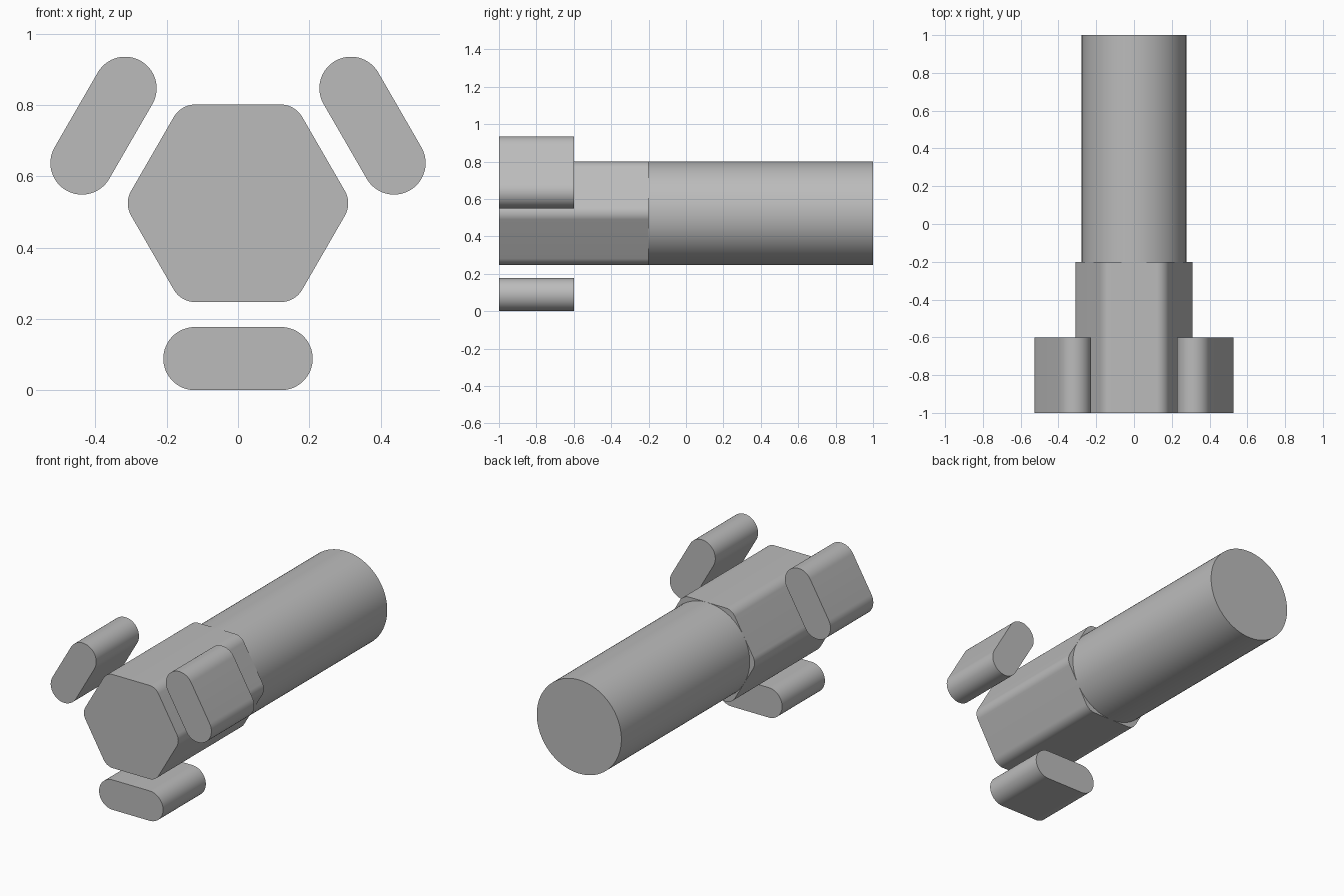
import bpy
import bmesh
from math import cos, sin, pi, radians
from mathutils import Matrix, Vector

cube = bpy.data.objects.get("Cube")
if cube:
    bpy.data.objects.remove(cube, do_unlink=True)

grey = bpy.data.materials.new("plain grey")
grey.use_nodes = True
colour = (0.5, 0.5, 0.5, 1)
grey.diffuse_color = colour
grey.node_tree.nodes["Principled BSDF"].inputs["Base Color"].default_value = colour

AXIS_Z = 0.524     # height of the central axis
APOTHEM = 0.277    # shaft radius and hexagon flat distance


def rounded_prism(name, corners, reach, radius, y0, y1, centre=(0, 0), turn=0, steps=16):
    """Regular polygon of arc centres, rounded by radius, extruded along y."""
    bm = bmesh.new()
    ring = []
    for k in range(corners):
        out = 2 * pi * k / corners
        for i in range(steps + 1):
            a = out + (i / steps - 0.5) * 2 * pi / corners
            x = reach * cos(out) + radius * cos(a)
            z = reach * sin(out) + radius * sin(a)
            ring.append(bm.verts.new((x, y0, z)))
    face = bm.faces.new(ring)
    bmesh.ops.remove_doubles(bm, verts=bm.verts[:], dist=0.0001)
    moved = bmesh.ops.extrude_face_region(bm, geom=bm.faces[:], use_keep_orig=True)
    verts = [v for v in moved["geom"] if isinstance(v, bmesh.types.BMVert)]
    bmesh.ops.translate(bm, verts=verts, vec=Vector((0, y1 - y0, 0)))
    place = Matrix.Translation((centre[0], 0, centre[1])) @ Matrix.Rotation(-turn, 4, "Y")
    bmesh.ops.transform(bm, matrix=place, verts=bm.verts[:])
    bmesh.ops.recalc_face_normals(bm, faces=bm.faces[:])
    mesh = bpy.data.meshes.new(name)
    bm.to_mesh(mesh)
    bm.free()
    mesh.materials.append(grey)
    obj = bpy.data.objects.new(name, mesh)
    bpy.context.collection.objects.link(obj)
    bpy.ops.object.select_all(action="DESELECT")
    obj.select_set(True)
    bpy.context.view_layer.objects.active = obj
    bpy.ops.object.shade_smooth_by_angle(angle=radians(30))
    return obj


# Round shaft behind, hexagonal head in front
rounded_prism("round_shaft", 6, 0, APOTHEM, -0.2, 1, (0, AXIS_Z))
FILLET = 0.07
rounded_prism("hex_head", 6, (APOTHEM - FILLET) / cos(pi / 6), FILLET,
              -1, -0.2, (0, AXIS_Z))

# Three rounded pads facing alternate flats of the head
PAD_RADIUS = 0.0885
PAD_DISTANCE = AXIS_Z - PAD_RADIUS
for name, degrees in (("lower_pad", -90), ("left_pad", 30), ("right_pad", 150)):
    a = radians(degrees)
    centre = (PAD_DISTANCE * cos(a), AXIS_Z + PAD_DISTANCE * sin(a))
    rounded_prism(name, 2, 0.121, PAD_RADIUS, -1, -0.6, centre, a + pi / 2, 32)
